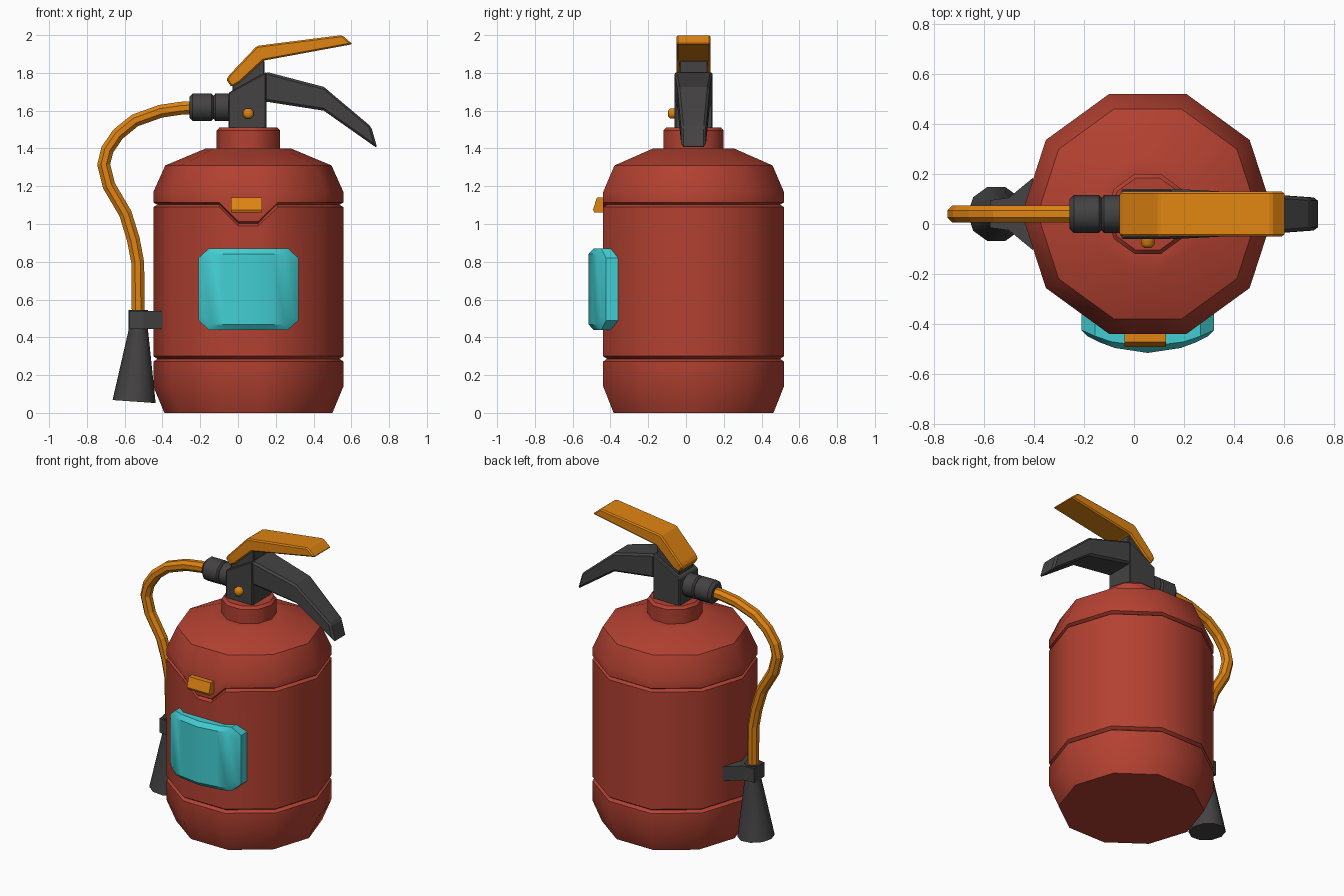
import bpy, bmesh, math
from mathutils import Vector

if "Cube" in bpy.data.objects:
    bpy.data.objects.remove(bpy.data.objects["Cube"])

CX, CY = 0.055, 0.04   # axis of the tank


def material(name, rgb):
    m = bpy.data.materials.new(name)
    m.diffuse_color = (*rgb, 1)
    m.use_nodes = True
    m.node_tree.nodes["Principled BSDF"].inputs["Base Color"].default_value = m.diffuse_color
    return m


RED = material("red paint", (0.45, 0.053, 0.031))
ORANGE = material("orange", (0.74, 0.23, 0.006))
GREY = material("dark grey", (0.058, 0.055, 0.055))
CYAN = material("cyan", (0.055, 0.62, 0.65))


def loft(name, rings, mat, smooth=0, bevel=0, strip_caps=False):
    """Skin a list of equal-length point rings and cap both ends."""
    bm = bmesh.new()
    vs = [[bm.verts.new(p) for p in r] for r in rings]
    n = len(rings[0])
    for a, b in zip(vs, vs[1:]):
        for i in range(n):
            j = (i + 1) % n
            bm.faces.new((a[i], a[j], b[j], b[i]))
    for r in (vs[0], vs[-1]):
        if strip_caps:
            for i in range(n // 2 - 1):
                bm.faces.new((r[i], r[i + 1], r[n - 2 - i], r[n - 1 - i]))
        else:
            bm.faces.new(r)
    bmesh.ops.recalc_face_normals(bm, faces=bm.faces)
    me = bpy.data.meshes.new(name)
    bm.to_mesh(me)
    bm.free()
    me.materials.append(mat)
    ob = bpy.data.objects.new(name, me)
    bpy.context.collection.objects.link(ob)
    if bevel:
        mod = ob.modifiers.new("bevel", 'BEVEL')
        mod.width, mod.segments = bevel, 1
    if smooth:
        bpy.ops.object.select_all(action='DESELECT')
        ob.select_set(True)
        bpy.context.view_layer.objects.active = ob
        bpy.ops.object.shade_smooth_by_angle(angle=math.radians(smooth))
    return ob


def circle(c, r, u, v, n, start=0.0):
    """Ring of n points around c in the plane of u and v."""
    c, u, v = Vector(c), Vector(u), Vector(v)
    return [c + r * (u * math.cos(t) + v * math.sin(t))
            for t in (start + 2 * math.pi * i / n for i in range(n))]


def bar(name, sections, mat, bevel=0.012):
    """Bar along x from (top x,z, bottom x,z, half width) sections."""
    rings = [[(tx, CY - w, tz), (tx, CY + w, tz), (bx, CY + w, bz), (bx, CY - w, bz)]
             for tx, tz, bx, bz, w in sections]
    return loft(name, rings, mat, bevel=bevel)


X, Y, Z = (1, 0, 0), (0, 1, 0), (0, 0, 1)


# Tank: ten-sided lathe; the upper groove dips on the front facet
def tank_ring(r, z, dip):
    pts = circle((CX, CY, z), r, X, Y, 10)
    a, b = pts[7], pts[8]                       # front facet corners
    extra = [a.lerp(b, t) - Vector((0, 0, dip)) for t in (0.33, 0.67)]
    return pts[:8] + extra + pts[8:]


profile = [(0.445, 0, 0), (0.503, 0.14, 0), (0.503, 0.272, 0), (0.482, 0.286, 0),
           (0.503, 0.30, 0), (0.503, 1.09, 0.1), (0.482, 1.102, 0.1), (0.503, 1.114, 0.1),
           (0.503, 1.17, 0), (0.44, 1.31, 0), (0.225, 1.40, 0), (0.168, 1.40, 0),
           (0.168, 1.495, 0), (0.152, 1.512, 0)]
loft("tank", [tank_ring(*p) for p in profile], RED, smooth=38)

# Curved label plate with a chamfered rim
us = [-0.265, -0.21, -0.145, 0, 0.145, 0.21, 0.265]
vs = [0.165, 0.215, 0.215, 0.215, 0.215, 0.215, 0.165]
outline = list(zip(us, vs)) + [(u, -v) for u, v in zip(us[::-1], vs[::-1])]


def plate_ring(su, sv, dy):
    return [(CX + u * su, -0.515 + 0.95 * u * u + dy, 0.655 + v * sv) for u, v in outline]


loft("label_plate", [plate_ring(0.91, 0.87, 0), plate_ring(1, 1, 0.025), plate_ring(1, 1, 0.09)],
     CYAN, smooth=25, strip_caps=True)

# Small clip on the front
clip = [(-0.43, 1.06), (-0.485, 1.06), (-0.492, 1.075), (-0.472, 1.14), (-0.43, 1.14)]
loft("front_clip", [[(x, y, z) for y, z in clip] for x in (-0.037, 0.128)], ORANGE)

# Valve block, lever lug and the two grips
bar("valve_block", [(-0.05, 1.695, -0.05, 1.505, 0.1), (0.15, 1.805, 0.15, 1.505, 0.1)], GREY, 0.006)
bar("lower_handle", [(0.14, 1.803, 0.14, 1.648, 0.1), (0.16, 1.803, 0.16, 1.646, 0.1),
                     (0.454, 1.726, 0.454, 1.60, 0.085), (0.705, 1.515, 0.738, 1.40, 0.065)], GREY)
bar("lever_lug", [(-0.03, 1.76, -0.03, 1.68, 0.075), (0.09, 1.865, 0.09, 1.74, 0.075),
                  (0.14, 1.865, 0.14, 1.78, 0.075)], GREY, 0.005)
bar("top_lever", [(-0.062, 1.765, -0.035, 1.725, 0.085), (-0.045, 1.79, 0.01, 1.75, 0.09),
                  (0.10, 1.943, 0.135, 1.865, 0.09), (0.55, 2.0, 0.607, 1.952, 0.09)], ORANGE, 0.008)

# Pin in the front of the valve
loft("valve_pin", [circle((0.055, y, 1.585), r, X, Z, 8, math.pi / 8)
                   for y, r in ((-0.05, 0.03), (-0.083, 0.03), (-0.095, 0.016))], ORANGE, smooth=50)

# Hose coupling
coupling = [(-0.258, 0.058), (-0.24, 0.076), (-0.14, 0.076), (-0.13, 0.064),
            (-0.12, 0.076), (-0.04, 0.076)]
loft("hose_coupling", [circle((x, CY, 1.618), r, Y, Z, 10) for x, r in coupling], GREY, smooth=38)

# Hose swept along a flat path
path = [(-0.22, 1.617), (-0.30, 1.613), (-0.41, 1.597), (-0.546, 1.548), (-0.636, 1.475),
        (-0.692, 1.393), (-0.711, 1.315), (-0.683, 1.203), (-0.596, 1.055), (-0.554, 0.918),
        (-0.531, 0.797), (-0.528, 0.52)]
pts = [Vector((x, CY, z)) for x, z in path]
rings = []
for i, p in enumerate(pts):
    t = (pts[min(i + 1, len(pts) - 1)] - pts[max(i - 1, 0)]).normalized()
    rings.append(circle(p, 0.037, Vector(Y), t.cross(Vector(Y)), 8, math.pi / 8))
loft("hose", rings, ORANGE)

# Discharge horn with its collar, slightly tilted
horn = [(-0.528, 0.545, 0.052, 0), (-0.528, 0.435, 0.052, 0), (-0.55, 0.06, 0.114, 0.07)]
loft("horn", [circle((x, CY, z), r, Vector((1, 0, -k)), Y, 10) for x, z, r, k in horn], GREY, smooth=38)

# Bracket holding the horn to the tank
foot = [(-0.575, -0.015), (-0.575, 0.095), (-0.50, 0.105), (-0.403, 0.185),
        (-0.403, -0.105), (-0.50, -0.025)]
loft("horn_bracket", [[(x, y, z) for x, y in foot] for z in (0.445, 0.54)], GREY)
